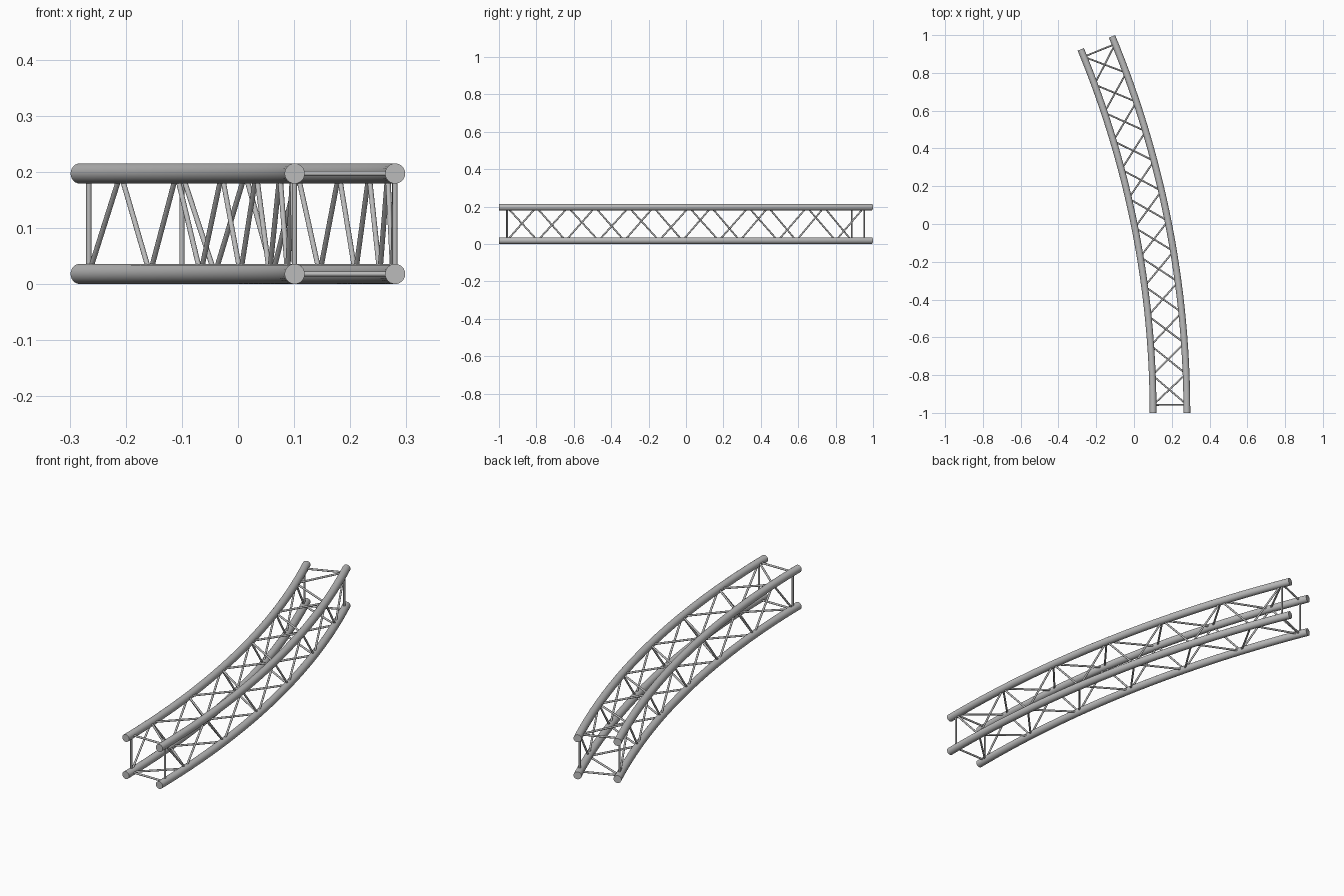
import bpy, bmesh
from math import sin, cos, pi, radians
from mathutils import Vector, Matrix

if "Cube" in bpy.data.objects:
    bpy.data.objects.remove(bpy.data.objects["Cube"])

ARC = radians(22.5)            # bend of the whole truss
OUTER, INNER = 5.208, 5.029    # chord radii
CENTRE_X = 0.28 - OUTER
TUBE, ROD = 0.018, 0.0046
LOW, HIGH = TUBE, TUBE + 0.179
MARGIN = radians(0.48)         # end posts sit just inside the ends
BAYS = 12

metal = bpy.data.materials.new("brushed aluminium grey")
metal.use_nodes = True
colour = (0.5, 0.5, 0.5, 1)
metal.diffuse_color = colour
metal.node_tree.nodes["Principled BSDF"].inputs["Base Color"].default_value = colour


def on_arc(radius, angle, z):
    return Vector((CENTRE_X + radius * cos(angle), -1 + radius * sin(angle), z))


def finish(name, bm):
    bmesh.ops.recalc_face_normals(bm, faces=bm.faces)
    mesh = bpy.data.meshes.new(name)
    bm.to_mesh(mesh)
    bm.free()
    obj = bpy.data.objects.new(name, mesh)
    bpy.context.collection.objects.link(obj)
    mesh.materials.append(metal)
    bpy.ops.object.select_all(action='DESELECT')
    obj.select_set(True)
    bpy.context.view_layer.objects.active = obj
    bpy.ops.object.shade_smooth_by_angle(angle=radians(40))


def chord(name, radius, z, steps=36, sides=24):
    """Round tube swept along the arc, closed at both ends."""
    bm = bmesh.new()
    rings = []
    for i in range(steps + 1):
        a = ARC * i / steps
        rings.append([bm.verts.new(on_arc(radius + TUBE * cos(t), a, z + TUBE * sin(t)))
                      for t in (2 * pi * k / sides for k in range(sides))])
    for r, s in zip(rings, rings[1:]):
        for k in range(sides):
            n = (k + 1) % sides
            bm.faces.new((r[k], r[n], s[n], s[k]))
    bm.faces.new(rings[0])
    bm.faces.new(rings[-1])
    finish(name, bm)


def rods(name, pairs):
    """Thin round bars between pairs of points."""
    bm = bmesh.new()
    for p, q in pairs:
        d = q - p
        turn = d.to_track_quat('Z', 'Y').to_matrix().to_4x4()
        bmesh.ops.create_cone(bm, cap_ends=True, segments=12, radius1=ROD, radius2=ROD,
                              depth=d.length, matrix=Matrix.Translation((p + q) / 2) @ turn)
    finish(name, bm)


# Four main chords
corners = {"outer_top": (OUTER, HIGH), "outer_bottom": (OUTER, LOW),
           "inner_top": (INNER, HIGH), "inner_bottom": (INNER, LOW)}
for label, (radius, z) in corners.items():
    chord(label + "_chord", radius, z)

# Each side: zigzag from its first corner, plus a straight bar at either end
sides = {"outer": ("outer_top", "outer_bottom"), "inner": ("inner_bottom", "inner_top"),
         "top": ("outer_top", "inner_top"), "bottom": ("inner_bottom", "outer_bottom")}
angles = [MARGIN + (ARC - 2 * MARGIN) * k / BAYS for k in range(BAYS + 1)]
for label, ends in sides.items():
    def node(k, which):
        radius, z = corners[ends[which]]
        return on_arc(radius, angles[k], z)
    rods(label + "_zigzag_bracing", [(node(k, k % 2), node(k + 1, (k + 1) % 2)) for k in range(BAYS)])
    rods(label + "_end_bars", [(node(k, 0), node(k, 1)) for k in (0, BAYS)])
